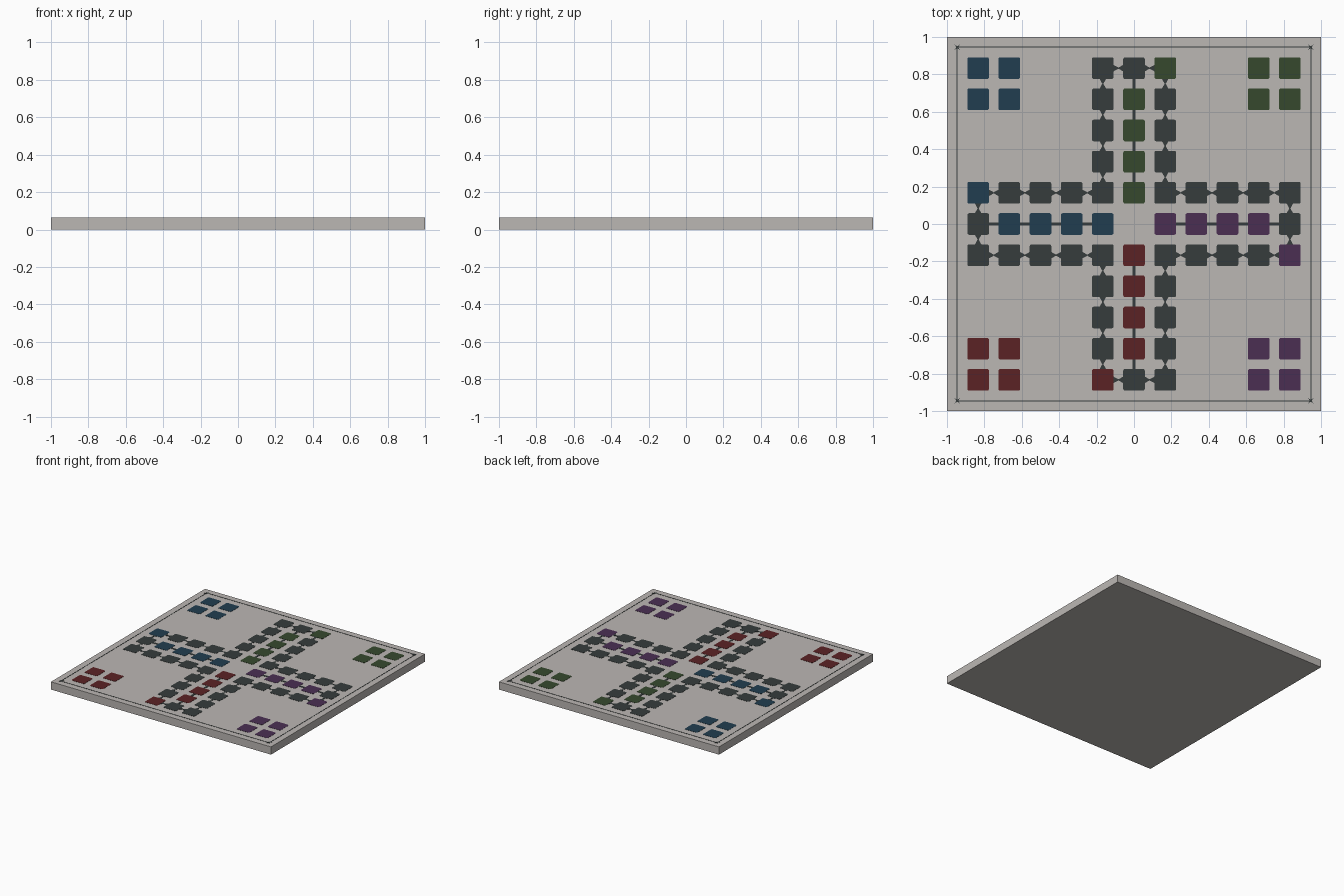
import bpy, bmesh, math

if "Cube" in bpy.data.objects:
    bpy.data.objects.remove(bpy.data.objects["Cube"])

TOP = 0.065          # top of painted spaces
SLAB = 0.0635        # top of board
P = 1 / 6            # spacing of spaces
H = 0.058            # half width of a space


def material(name, rgb):
    m = bpy.data.materials.new(name)
    m.diffuse_color = (*rgb, 1)
    m.use_nodes = True
    m.node_tree.nodes["Principled BSDF"].inputs["Base Color"].default_value = m.diffuse_color
    return m


STONE = material("warm grey", (0.50, 0.475, 0.455))
DARK = material("charcoal", (0.037, 0.046, 0.046))
COLOURS = [("blue", (0.015, 0.047, 0.080)), ("green", (0.037, 0.066, 0.027)),
           ("purple", (0.070, 0.028, 0.086)), ("red", (0.105, 0.0165, 0.018))]
MATS = [material("dark " + n, c) for n, c in COLOURS]


def plates(name, outlines, mat, z0=SLAB - 0.001, z1=TOP):
    """One object made of flat prisms, one for each outline."""
    bm = bmesh.new()
    for pts in outlines:
        lo = [bm.verts.new((x, y, z0)) for x, y in pts]
        hi = [bm.verts.new((x, y, z1)) for x, y in pts]
        bm.faces.new(lo[::-1])
        bm.faces.new(hi)
        for i in range(len(pts)):
            j = (i + 1) % len(pts)
            bm.faces.new((lo[i], lo[j], hi[j], hi[i]))
    bmesh.ops.recalc_face_normals(bm, faces=bm.faces)
    me = bpy.data.meshes.new(name)
    bm.to_mesh(me)
    bm.free()
    me.materials.append(mat)
    ob = bpy.data.objects.new(name, me)
    bpy.context.collection.objects.link(ob)
    return ob


def turn(p, k):
    """Quarter turns clockwise."""
    x, y = p
    for _ in range(k):
        x, y = y, -x
    return x, y


def space(cell, r=0.01):
    """Rounded square on the grid."""
    pts = []
    for q, (sx, sy) in enumerate([(1, 1), (-1, 1), (-1, -1), (1, -1)]):
        for s in range(4):
            a = math.radians(90 * q + 30 * s)
            pts.append((cell[0] * P + sx * (H - r) + r * math.cos(a),
                        cell[1] * P + sy * (H - r) + r * math.sin(a)))
    return pts


def link(a, b, half):
    """Connector between two spaces; half = half widths at end, middle."""
    dx, dy = b[0] - a[0], b[1] - a[1]
    mx, my = (a[0] + b[0]) * P / 2, (a[1] + b[1]) * P / 2
    g = P / 2 - H
    end, mid = half
    local = [(-g, -end), (0, -mid), (g, -end), (g, end), (0, mid), (-g, end)]
    return [(mx + u * dx - v * dy, my + u * dy + v * dx) for u, v in local]


# board slab
plates("board", [[(-1, -1), (1, -1), (1, 1), (-1, 1)]], STONE, 0, SLAB)

# one quarter of the track, starting at its coloured start space
quarter = [(x, 1) for x in range(-5, 0)] + [(-1, y) for y in range(2, 6)] + [(0, 5)]
track, ties, bars, border, stars = [], [], [], [], []
for k, (colour, _) in enumerate(COLOURS):
    path = [turn(c, k) for c in quarter] + [turn((-5, 1), k + 1)]
    track += [space(c) for c in path[1:-1]]
    ties += [link(a, b, (0.017, 0.003)) for a, b in zip(path, path[1:])]

    # home spaces, start space and finishing lane
    home = [turn((x, y), k) for x in (-5, -4) for y in (4, 5)]
    lane = [turn((x, 0), k) for x in range(-5, 0)]
    plates(colour + "_home", [space(c) for c in home], MATS[k])
    plates(colour + "_start", [space(path[0])], MATS[k])
    plates(colour + "_lane", [space(c) for c in lane[1:]], MATS[k])
    bars += [link(a, b, (0.009, 0.009)) for a, b in zip(lane, lane[1:])]

    # border line side and corner star
    o, i = 0.950, 0.945
    border.append([turn(p, k) for p in [(-o, o), (-i, i), (i, i), (o, o)]])
    star = []
    for s in range(8):
        r = 0.02 if s % 2 else 0.006
        a = math.radians(45 * s)
        star.append(turn((-0.945 + r * math.cos(a), 0.945 + r * math.sin(a)), k))
    stars.append(star)

plates("track_spaces", track, DARK)
plates("track_links", ties, DARK)
plates("lane_links", bars, DARK)
plates("border_line", border, DARK)
plates("corner_stars", stars, DARK, z1=TOP + 0.0002)
